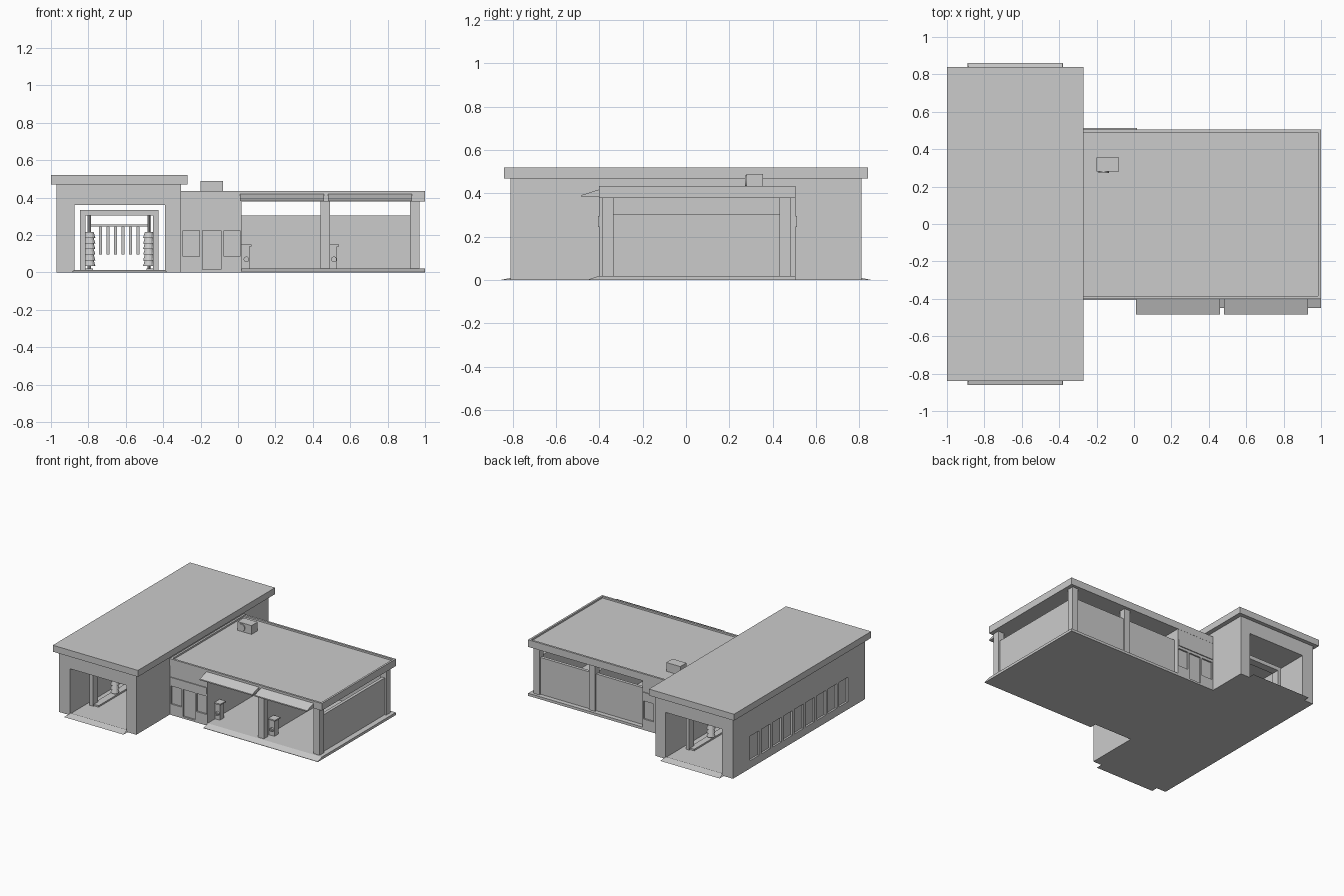
import bpy, bmesh, math
from mathutils import Matrix

if "Cube" in bpy.data.objects:
    bpy.data.objects.remove(bpy.data.objects["Cube"])


def finish(name, bm):
    bmesh.ops.recalc_face_normals(bm, faces=bm.faces)
    me = bpy.data.meshes.new(name)
    bm.to_mesh(me)
    bm.free()
    ob = bpy.data.objects.new(name, me)
    bpy.context.collection.objects.link(ob)
    return ob


def boxes(name, *bounds):
    """One object made of boxes given as (x0, x1, y0, y1, z0, z1)."""
    bm = bmesh.new()
    for x0, x1, y0, y1, z0, z1 in bounds:
        m = Matrix.Translation(((x0 + x1) / 2, (y0 + y1) / 2, (z0 + z1) / 2)) @ \
            Matrix.Diagonal((x1 - x0, y1 - y0, z1 - z0, 1))
        bmesh.ops.create_cube(bm, size=1, matrix=m)
    return finish(name, bm)


def extrude_x(name, profile, x0, x1):
    """Extrude a (y, z) profile along x."""
    bm = bmesh.new()
    f = bm.faces.new([bm.verts.new((x0, y, z)) for y, z in profile])
    r = bmesh.ops.extrude_face_region(bm, geom=[f])
    bmesh.ops.translate(bm, vec=(x1 - x0, 0, 0),
                        verts=[v for v in r["geom"] if isinstance(v, bmesh.types.BMVert)])
    return finish(name, bm)


def disc_y(name, x, y, z, r, depth, sides=20):
    """Cylinder facing the front."""
    bm = bmesh.new()
    m = Matrix.Translation((x, y, z)) @ Matrix.Rotation(math.pi / 2, 4, 'X')
    bmesh.ops.create_cone(bm, cap_ends=True, segments=sides, radius1=r, radius2=r,
                          depth=depth, matrix=m)
    return finish(name, bm)


def cut(ob, *bounds):
    """Subtract boxes from an object."""
    tool = boxes("cutter", *bounds)
    tool.hide_render = True
    mod = ob.modifiers.new("cut", 'BOOLEAN')
    mod.operation, mod.solver, mod.object = 'DIFFERENCE', 'EXACT', tool
    bpy.context.view_layer.objects.active = ob
    bpy.ops.object.modifier_apply(modifier=mod.name)
    bpy.data.objects.remove(tool)


# Wash tunnel: shell, side windows, roof slab, floor with ramps
tunnel = boxes("tunnel_walls", (-.97, -.305, -.81, .81, 0, .48))
cut(tunnel, (-.875, -.39, -1, 1, .008, .36))
cut(tunnel, *[(-1, -.955, y - .055, y + .055, .06, .25)
              for y in [-.544 + .136 * i for i in range(9)]])
boxes("tunnel_roof", (-1, -.27, -.84, .84, .47, .52))
for s, label in ((-1, "front"), (1, "back")):
    ramp = extrude_x("tunnel_ramp_" + label,
                     [(s * .86, 0), (s * .80, 0), (s * .80, .012)], -.89, -.38)
    for v in ramp.data.vertices:
        if v.co.z > .005:
            v.co.x += .015 if v.co.x < -.6 else -.01

# Wash machinery: arches, rails, brushes and curtain
for y in (-.58, .58):
    boxes("wash_arch", (-.845, -.815, y - .03, y + .03, .005, .335),
          (-.455, -.425, y - .03, y + .03, .005, .335),
          (-.815, -.455, y - .03, y + .03, .305, .335))
boxes("floor_rails", (-.83, -.775, -.6, .6, .005, .02), (-.49, -.44, -.6, .6, .005, .02))
boxes("curtain_frame", (-.805, -.792, -.01, .01, .02, .31),
      (-.478, -.465, -.01, .01, .02, .31), (-.80, -.47, -.01, .01, .245, .256))
for i in range(6):
    x = -.735 + .04 * i
    boxes("curtain_strip", (x - .008, x + .008, -.05, .05, .095, .245))
for x in (-.793, -.477):
    for y in (-.375, .375):
        bm = bmesh.new()
        for i in range(6):
            bmesh.ops.create_cone(bm, cap_ends=True, segments=14, radius1=.031, radius2=.022,
                                  depth=.03, matrix=Matrix.Translation((x, y, .05 + .03 * i)))
        bmesh.ops.create_cone(bm, cap_ends=True, segments=10, radius1=.007, radius2=.007,
                              depth=.29, matrix=Matrix.Translation((x, y, .16)))
        finish("side_brush", bm)

# Office block with doors, windows and sign panels front and back
office = boxes("office_walls", (-.305, .02, -.40, .505, 0, .40))
for y0, y1, sy in ((-.5, -.388, -.40), (.493, .6, .505)):
    cut(office, (-.295, -.205, y0, y1, .085, .225), (-.19, -.09, y0, y1, .015, .225),
        (-.075, .012, y0, y1, .085, .225))
    boxes("office_sign_panel", (-.295, .015, sy - .007, sy + .007, .245, .295))

# Low roof with shallow parapet
roof = boxes("low_roof", (-.306, 1, -.401, .506, .38, .435))
cut(roof, (-.29, .985, -.385, .49, .422, .5))

# Rooftop air unit
boxes("air_unit", (-.20, -.08, .28, .355, .415, .49))
disc_y("air_unit_fan", -.163, .279, .455, .028, .012)

# Wash bays: floor with front ramp, posts, low walls
extrude_x("bay_floor", [(-.45, 0), (-.45, .003), (-.40, .02), (.505, .02), (.505, 0)], .02, 1)
for x in (.467, .945):
    for y in (-.36, .457):
        boxes("bay_post", (x - .025, x + .025, y - .026, y + .026, .015, .385))
    boxes("bay_side_wall", (x - .012, x + .012, -.34, .44, .015, .305))
for x0, x1 in ((.015, .445), (.49, .925)):
    boxes("bay_back_wall", (x0, x1, .445, .469, .015, .305))

# Sloped awnings over the bays
for x0 in (.01, .48):
    extrude_x("awning", [(-.395, .42), (-.483, .392), (-.483, .383), (-.395, .383)],
              x0, x0 + .45)

# Wash control machines with hose reel
for x in (.02, .488):
    boxes("wash_machine", (x - .005, x + .042, -.31, -.26, .02, .14),
          (x - .005, x + .052, -.318, -.252, .14, .15))
    disc_y("hose_reel", x + .025, -.318, .07, .015, .02, 16)
    disc_y("hose_reel_hub", x + .025, -.330, .07, .006, .01, 10)
